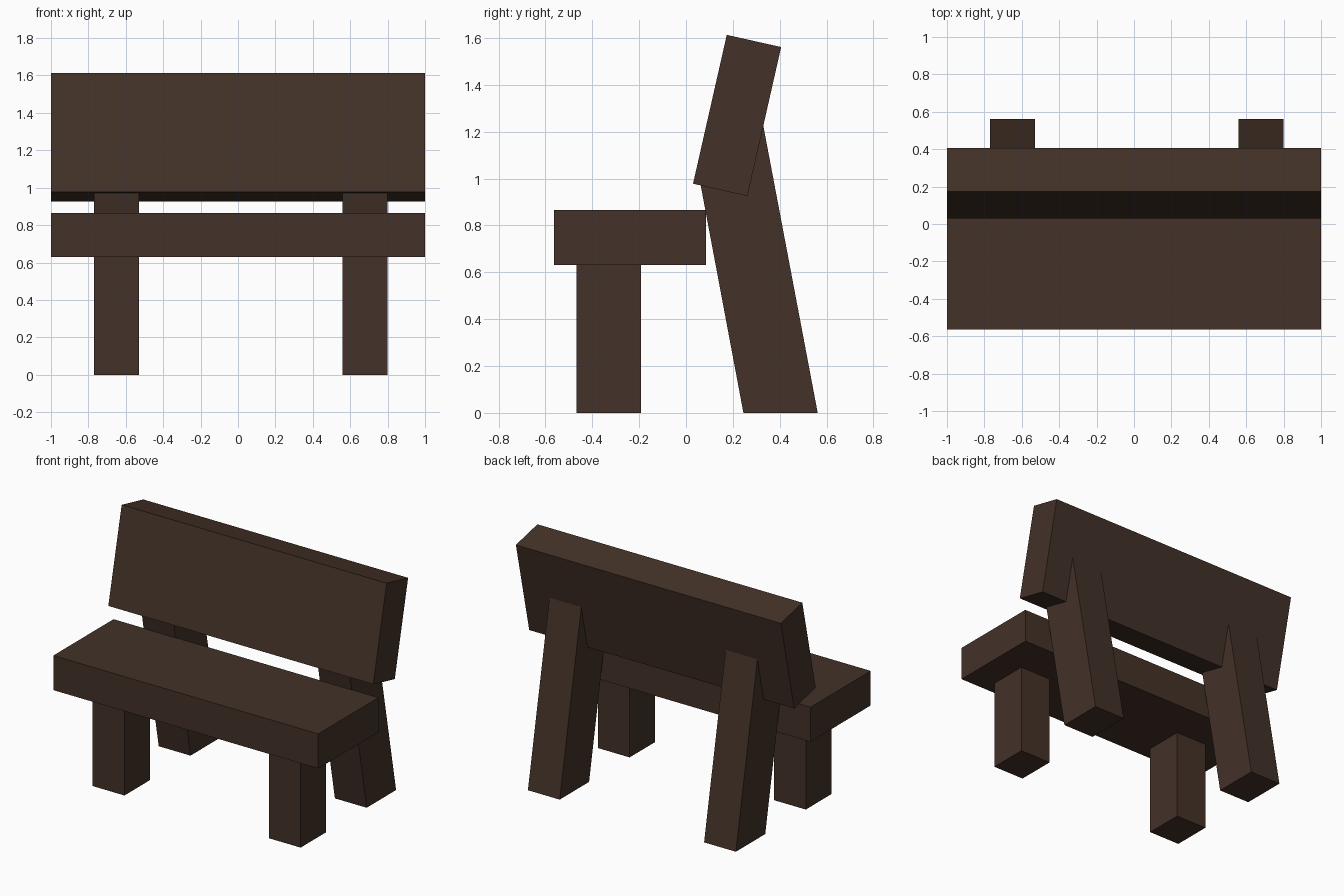
import bpy, bmesh

if "Cube" in bpy.data.objects:
    bpy.data.objects.remove(bpy.data.objects["Cube"])


def material(name, color):
    m = bpy.data.materials.new(name)
    m.diffuse_color = (*color, 1)
    m.use_nodes = True
    m.node_tree.nodes["Principled BSDF"].inputs["Base Color"].default_value = m.diffuse_color
    return m


wood = material("dark brown wood", (0.056, 0.031, 0.021))


def extrude_profile(name, profile, x0, x1):
    """Extrude a (y, z) side profile along x."""
    bm = bmesh.new()
    face = bm.faces.new([bm.verts.new((x0, y, z)) for y, z in profile])
    ext = bmesh.ops.extrude_face_region(bm, geom=[face])
    verts = [g for g in ext["geom"] if isinstance(g, bmesh.types.BMVert)]
    bmesh.ops.translate(bm, verts=verts, vec=(x1 - x0, 0, 0))
    bmesh.ops.recalc_face_normals(bm, faces=bm.faces)
    mesh = bpy.data.meshes.new(name)
    bm.to_mesh(mesh)
    bm.free()
    mesh.materials.append(wood)
    obj = bpy.data.objects.new(name, mesh)
    bpy.context.collection.objects.link(obj)
    return obj


def rect(y0, y1, z0, z1):
    return [(y0, z0), (y1, z0), (y1, z1), (y0, z1)]


# Seat plank and tilted backrest plank
extrude_profile("seat", rect(-0.563, 0.086, 0.63, 0.866), -1, 1)
extrude_profile("backrest", [(0.03, 0.978), (0.262, 0.925), (0.406, 1.561), (0.174, 1.613)], -1, 1)

# Upright front legs and leaning back legs, whose tops end inside the backrest
back_leg = [(0.245, 0), (0.562, 0), (0.329, 1.23), (0.06, 0.985)]
for side, x0, x1 in (("left", -0.77, -0.53), ("right", 0.56, 0.80)):
    extrude_profile("front_leg_" + side, rect(-0.467, -0.192, 0, 0.64), x0, x1)
    extrude_profile("back_leg_" + side, back_leg, x0, x1)
